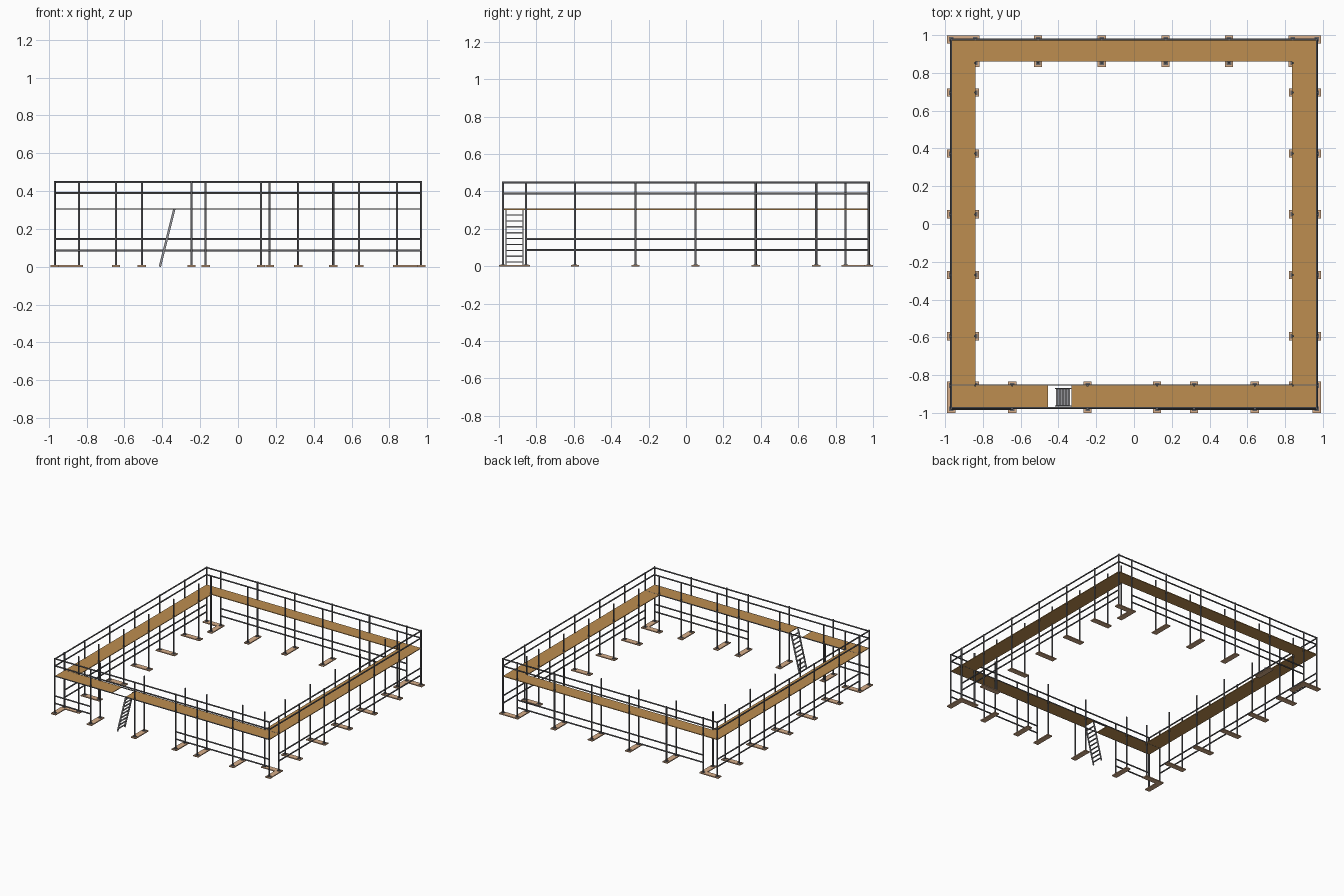
import bpy, bmesh, math
from mathutils import Vector, Matrix

if "Cube" in bpy.data.objects:
    bpy.data.objects.remove(bpy.data.objects["Cube"])


def material(name, rgb):
    m = bpy.data.materials.new(name)
    m.diffuse_color = (*rgb, 1)
    m.use_nodes = True
    m.node_tree.nodes["Principled BSDF"].inputs["Base Color"].default_value = m.diffuse_color
    return m


STEEL = material("steel", (0.13, 0.13, 0.14))
ALLOY = material("ladder_metal", (0.3, 0.3, 0.32))
DECK = material("deck_wood", (0.51, 0.27, 0.08))
SOLE = material("sole_wood", (0.68, 0.42, 0.25))


def make(name, build, mat, smooth=False):
    bm = bmesh.new()
    build(bm)
    me = bpy.data.meshes.new(name)
    bm.to_mesh(me)
    bm.free()
    me.materials.append(mat)
    ob = bpy.data.objects.new(name, me)
    bpy.context.collection.objects.link(ob)
    if smooth:
        bpy.ops.object.select_all(action='DESELECT')
        ob.select_set(True)
        bpy.context.view_layer.objects.active = ob
        bpy.ops.object.shade_smooth_by_angle(angle=math.radians(50))
    return ob


def box(bm, x0, x1, y0, y1, z0, z1):
    m = Matrix.Translation(((x0 + x1) / 2, (y0 + y1) / 2, (z0 + z1) / 2))
    bmesh.ops.create_cube(bm, size=1, matrix=m @ Matrix.Diagonal((x1 - x0, y1 - y0, z1 - z0, 1)))


def tube(bm, a, b, r, sides=10):
    a, b = Vector(a), Vector(b)
    d = b - a
    m = Matrix.Translation((a + b) / 2) @ d.to_track_quat('Z', 'Y').to_matrix().to_4x4()
    bmesh.ops.create_cone(bm, cap_ends=True, segments=sides, radius1=r, radius2=r,
                          depth=d.length, matrix=m)


XO, XI = 0.968, 0.841            # outer and inner post lines, sides
FO, FI = -0.979, -0.855          # front post lines
BO, BI = 0.977, 0.853            # back post lines
TOP, DZ = 0.454, 0.305           # post top, deck height

# Frames: pairs of posts standing on one sole board
frames = []
for s in (-1, 1):
    for y in (FI, -0.594, -0.270, 0.051, 0.373, 0.696, BO):
        frames.append(((s * XO, y), (s * XI, y)))
for x in (-XO, -0.645, -0.246, 0.122, 0.318, 0.640, XO):
    frames.append(((x, FO), (x, FI)))
for x in (-XI, -0.508, -0.171, 0.167, 0.503, XI):
    frames.append(((x, BO), (x, BI)))
posts = sorted({p for f in frames for p in f})


def build_soles(bm):
    for (ax, ay), (bx, by) in frames:
        along_x = ay == by
        ex, ey = (0.021, 0.022) if along_x else (0.022, 0.021)
        box(bm, min(ax, bx) - ex, max(ax, bx) + ex, min(ay, by) - ey, max(ay, by) + ey, 0, 0.008)


def build_plates(bm):
    for x, y in posts:
        box(bm, x - 0.012, x + 0.012, y - 0.012, y + 0.012, 0.008, 0.0105)


def build_posts(bm):
    for x, y in posts:
        tube(bm, (x, y, 0.0105), (x, y, TOP), 0.006)


make("sole_boards", build_soles, SOLE)
make("base_plates", build_plates, STEEL)
make("posts", build_posts, STEEL, True)


# Guard rails round the outside, above the deck
def build_guards(bm):
    for z in (0.389, 0.447):
        for s in (-1, 1):
            tube(bm, (s * XO, FO, z), (s * XO, BO, z), 0.0055)
        for y in (FO + 0.005, BO):
            tube(bm, (-XO, y, z), (XO, y, z), 0.0055)


# Lower ledgers, left open around the ladder
def build_ledgers(bm):
    for z in (0.086, 0.146):
        for s in (-1, 1):
            tube(bm, (s * XO, FI, z), (s * XO, BO, z), 0.0055)
        tube(bm, (-XI, BO, z), (XI, BO, z), 0.0055)
        tube(bm, (-XO, FO, z), (-0.645, FO, z), 0.0055)
        tube(bm, (0.122, FO, z), (XO, FO, z), 0.0055)


make("guard_rails", build_guards, STEEL, True)
make("lower_ledgers", build_ledgers, STEEL, True)


# Walkway boards with a hatch over the ladder
def build_deck(bm):
    z0, z1 = DZ - 0.003, DZ + 0.003
    for a, b in ((-XO, -XI + 0.001), (XI - 0.005, XO)):
        box(bm, a, b, FI + 0.003, BO, z0, z1)
    box(bm, -XI + 0.001, XI - 0.005, 0.860, BO, z0, z1)
    for a, b in ((-XO, -0.455), (-0.33, XO)):
        box(bm, a, b, FO + 0.005, FI + 0.003, z0, z1)


def build_edges(bm):
    for y in (FO + 0.004, FI + 0.003):
        box(bm, -XO, XO, y - 0.002, y + 0.002, DZ - 0.0035, DZ + 0.0035)


make("walkway_deck", build_deck, DECK)
make("front_deck_edges", build_edges, STEEL)


# Sloping ladder: two rails and flat rungs
def build_ladder(bm):
    foot, head = Vector((-0.413, 0, 0.0)), Vector((-0.337, 0, 0.303))
    d = head - foot
    rot = Matrix.Rotation(math.atan2(d.x, d.z), 4, 'Y')
    for y in (-0.963, -0.871):
        m = Matrix.Translation((foot + head) / 2 + Vector((0, y, 0))) @ rot
        bmesh.ops.create_cube(bm, size=1, matrix=m @ Matrix.Diagonal((0.012, 0.005, d.length, 1)))
    for i in range(9):
        p = foot + d * ((0.022 + i * 0.0315) / 0.303)
        box(bm, p.x - 0.005, p.x + 0.005, -0.963, -0.871, p.z - 0.003, p.z + 0.003)


make("ladder", build_ladder, ALLOY)
